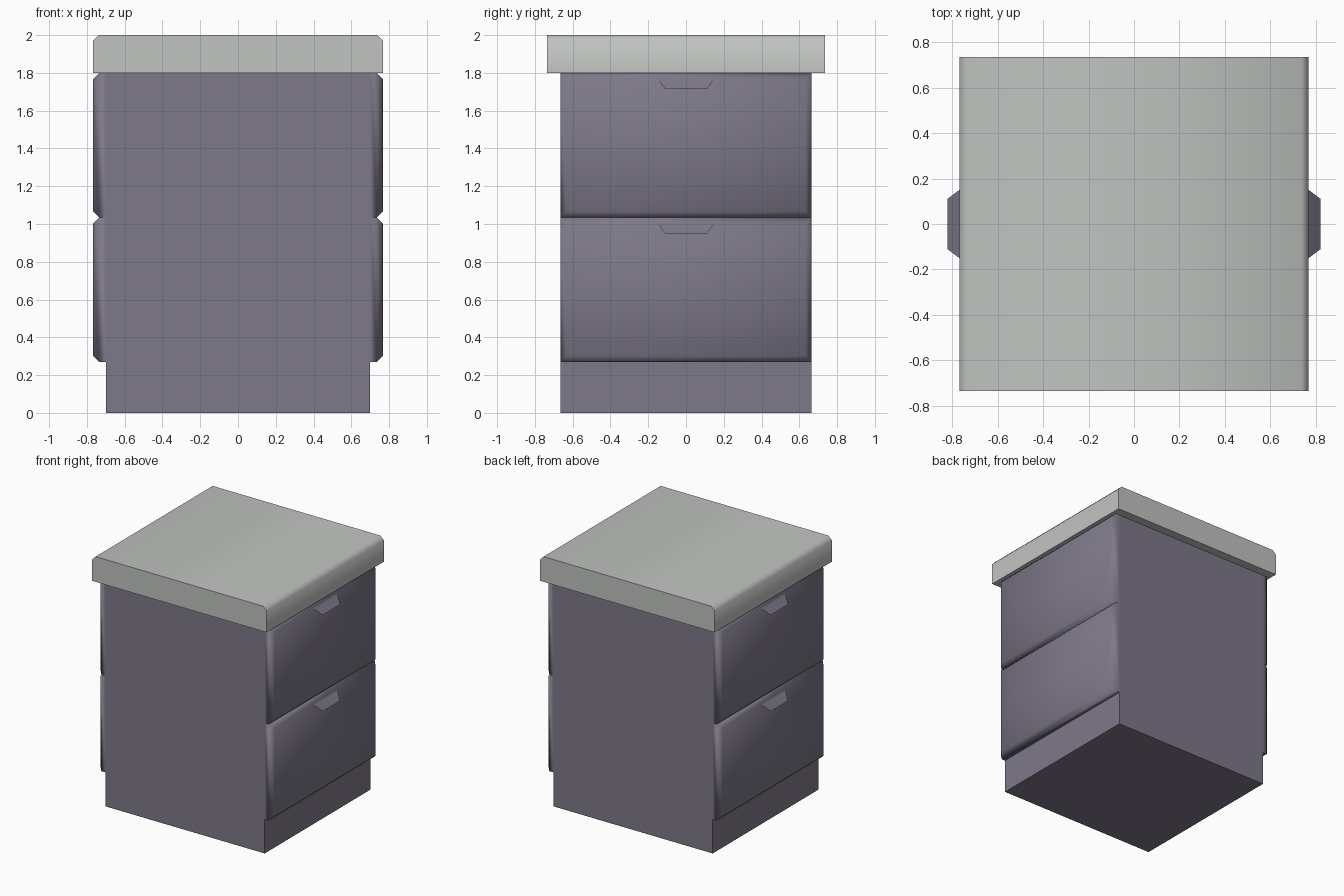
import bpy, bmesh, math
from mathutils import Vector

cube = bpy.data.objects.get("Cube")
if cube:
    bpy.data.objects.remove(cube, do_unlink=True)


def material(name, rgb):
    mat = bpy.data.materials.new(name)
    mat.use_nodes = True
    mat.diffuse_color = (*rgb, 1)
    mat.node_tree.nodes["Principled BSDF"].inputs["Base Color"].default_value = (*rgb, 1)
    return mat


PAINT = material("muted purple grey paint", (0.21, 0.19, 0.25))
STONE = material("pale grey worktop", (0.53, 0.55, 0.53))


def finish(name, bm, mat):
    mesh = bpy.data.meshes.new(name)
    bm.to_mesh(mesh)
    bm.free()
    mesh.materials.append(mat)
    obj = bpy.data.objects.new(name, mesh)
    bpy.context.collection.objects.link(obj)
    return obj


def box(name, low, high, mat, chamfer=0, is_edge=None, is_open=None):
    """Box between two corners, with chosen edges chamfered and faces removed."""
    low, high = Vector(low), Vector(high)
    bm = bmesh.new()
    bmesh.ops.create_cube(bm, size=1)
    for v in bm.verts:
        v.co = (low + high) / 2 + v.co * (high - low)
    if is_open:
        hidden = [f for f in bm.faces if is_open(f.calc_center_median())]
        bmesh.ops.delete(bm, geom=hidden, context='FACES')
    if chamfer:
        edges = [e for e in bm.edges if is_edge(*(v.co for v in e.verts))]
        bmesh.ops.bevel(bm, geom=edges, offset=chamfer, segments=1,
                        affect='EDGES', profile=0.5)
    obj = finish(name, bm, mat)
    if chamfer:
        bpy.ops.object.select_all(action='DESELECT')
        obj.select_set(True)
        bpy.context.view_layer.objects.active = obj
        bpy.ops.object.shade_smooth_by_angle(angle=math.radians(62))
    return obj


# Carcass and worktop
SIDE, FACE, DEPTH, TOP = 0.70, 0.767, 0.665, 1.80
box("cabinet_body", (-SIDE, -DEPTH, 0), (SIDE, DEPTH, TOP), PAINT)
box("worktop", (-FACE, -0.735, TOP), (FACE, 0.735, 2), STONE, 0.03,
    lambda a, b: min(a.z, b.z) > 1.9 and abs(a.x - b.x) < 0.01)

# Two drawers with pull flaps on each side
CHAMFER, HEIGHT = 0.032, 0.765
for s, side in ((1, "left"), (-1, "right")):
    for level, bottom in (("lower", TOP - 2 * HEIGHT), ("upper", TOP - HEIGHT)):
        top = bottom + HEIGHT
        box(f"{level}_{side}_drawer",
            (min(s * SIDE, s * FACE), -DEPTH, bottom),
            (max(s * SIDE, s * FACE), DEPTH, top), PAINT, CHAMFER,
            lambda a, b: min(abs(a.x), abs(b.x)) > FACE - 0.01,
            lambda c: abs(c.x) < SIDE + 0.01)

        # Sloping trapezoid flap
        z = top - CHAMFER
        drop = 0.054
        bm = bmesh.new()
        flap = bm.faces.new([bm.verts.new(p) for p in (
            (s * FACE, -0.15, z), (s * (FACE + drop), -0.11, z - drop),
            (s * (FACE + drop), 0.11, z - drop), (s * FACE, 0.15, z))])
        flap.normal_update()
        if flap.normal.z < 0:
            flap.normal_flip()
        finish(f"{level}_{side}_handle", bm, PAINT)
